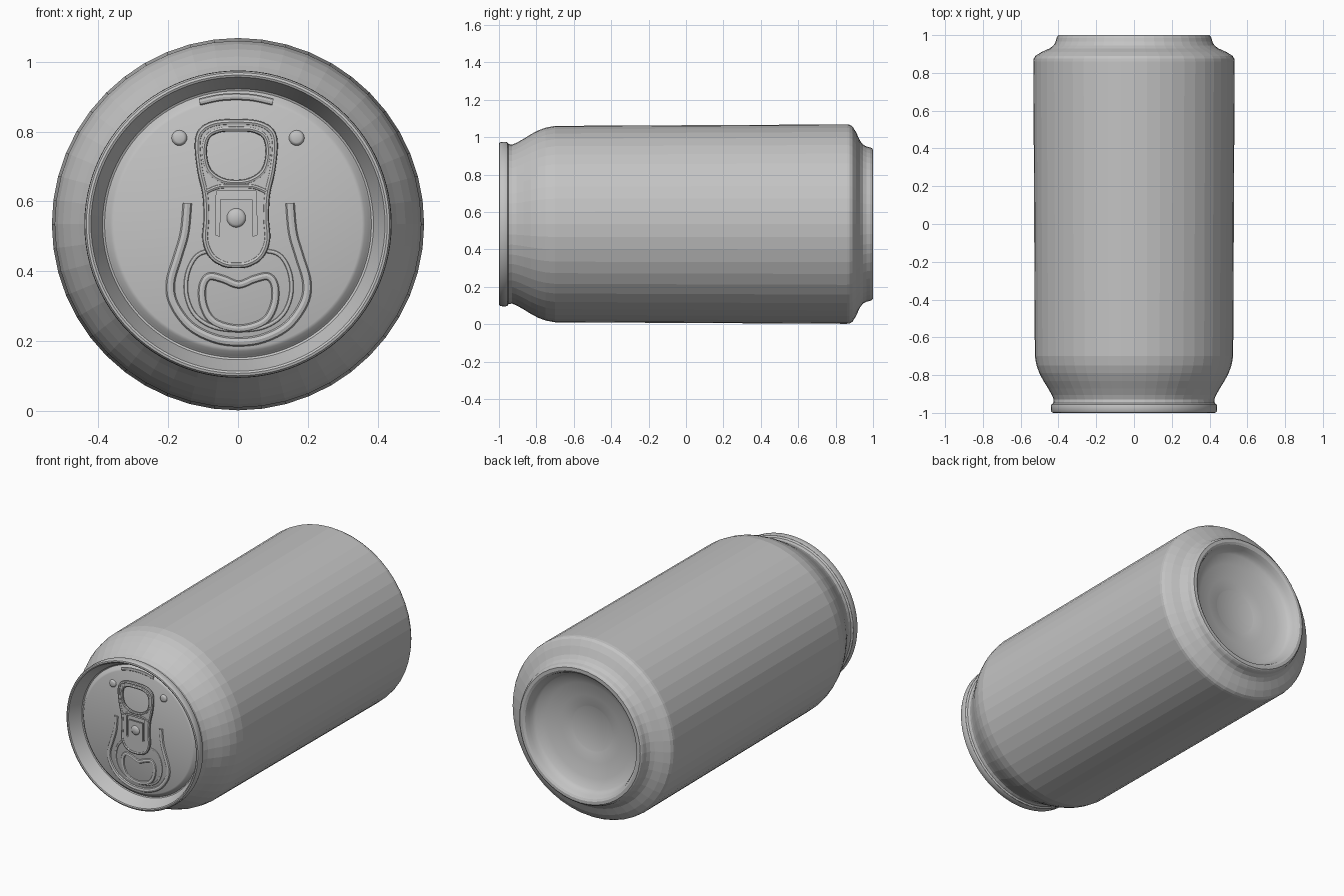
import bpy, bmesh, math
from mathutils import Vector

if "Cube" in bpy.data.objects:
    bpy.data.objects.remove(bpy.data.objects["Cube"])

CZ = 0.535      # height of the can's axis
SEG = 48        # sides around the can
LID_Y = -0.94   # lid panel plane

metal = bpy.data.materials.new("brushed_grey_metal")
metal.diffuse_color = (0.55, 0.55, 0.55, 1)
metal.use_nodes = True
metal.node_tree.nodes["Principled BSDF"].inputs["Base Color"].default_value = metal.diffuse_color


def finish(ob, smooth):
    ob.data.materials.clear()
    ob.data.materials.append(metal)
    bpy.ops.object.select_all(action='DESELECT')
    ob.select_set(True)
    bpy.context.view_layer.objects.active = ob
    if smooth:
        bpy.ops.object.shade_smooth_by_angle(angle=math.radians(smooth))


def lathe(name, profile, smooth, seg=SEG):
    """Revolve (y, radius) points around the can's axis."""
    bm = bmesh.new()
    rings = []
    for y, r in profile:
        ring = []
        for k in range(seg):
            a = 2 * math.pi * k / seg
            ring.append(bm.verts.new((r * math.cos(a), y, CZ + r * math.sin(a))))
        rings.append(ring)
    for a, b in zip(rings, rings[1:]):
        for k in range(seg):
            n = (k + 1) % seg
            bm.faces.new((a[k], b[k], b[n], a[n]))
    bmesh.ops.remove_doubles(bm, verts=bm.verts, dist=1e-5)
    me = bpy.data.meshes.new(name)
    bm.to_mesh(me)
    bm.free()
    ob = bpy.data.objects.new(name, me)
    bpy.context.collection.objects.link(ob)
    finish(ob, smooth)
    return ob


def rounded(pts, closed, steps=6):
    """Catmull-Rom smoothing of a 2D path."""
    n = len(pts)
    p = [Vector(q) for q in pts]
    get = (lambda i: p[i % n]) if closed else (lambda i: p[max(0, min(n - 1, i))])
    out = []
    for i in range(n if closed else n - 1):
        a, b, c, d = get(i - 1), get(i), get(i + 1), get(i + 2)
        for s in range(steps):
            t = s / steps
            out.append(0.5 * (2 * b + (c - a) * t + (2 * a - 5 * b + 4 * c - d) * t * t
                              + (3 * b - a - 3 * c + d) * t ** 3))
    if not closed:
        out.append(p[-1])
    return out


def mirrored(half, closed=True):
    """Complete a right-hand path that starts and/or ends on the centre line."""
    left = [(-x, z) for x, z in reversed(half) if x > 0]
    return half + left if closed else left + [q for q in half if q[0] == 0] + [q for q in half if q[0] > 0]


def curve_part(name, paths, y, closed=True, fill=False, depth=0.0, bevel=0.0, flat=1.0, x=0.0):
    """Paths in the lid plane as a flat plate (fill) or a rounded bead."""
    cu = bpy.data.curves.new(name, 'CURVE')
    cu.dimensions = '2D' if fill else '3D'
    cu.fill_mode = 'BOTH' if fill else 'FULL'
    cu.extrude, cu.bevel_depth, cu.bevel_resolution = depth, bevel, 2
    cu.use_fill_caps = True
    for path in paths:
        sp = cu.splines.new('POLY')
        sp.points.add(len(path) - 1)
        for pt, q in zip(sp.points, path):
            pt.co = (q[0], q[1], 0, 1)
        sp.use_cyclic_u = closed
    ob = bpy.data.objects.new(name, cu)
    bpy.context.collection.objects.link(ob)
    ob.rotation_euler = (math.pi / 2, 0, 0)
    ob.location = (x, y, 0)
    ob.scale = (1, 1, flat)
    bpy.ops.object.select_all(action='DESELECT')
    ob.select_set(True)
    bpy.context.view_layer.objects.active = ob
    bpy.ops.object.convert(target='MESH')
    ob = bpy.context.object
    finish(ob, 40)
    return ob


def dome(name, x, z, r, y, height):
    """Low round button standing on the lid."""
    ob = lathe(name, [(-height, 0), (-height, r * .6), (-height * .75, r * .85), (0, r)], 50, 24)
    ob.location = (x, y, z - CZ)


# Can wall: neck, straight side, lower chamfer
lathe("can_body", [(-.955, .437), (-.948, .428), (-.93, .425), (-.905, .435), (-.87, .455),
                   (-.83, .48), (-.79, .501), (-.75, .516), (-.70, .525), (.86, .533),
                   (.875, .531), (.89, .522), (.91, .49), (.93, .446), (.945, .426),
                   (.965, .415), (.985, .41), (.995, .405), (1, .398)], 0)

# Concave base
lathe("can_base", [(1, .398), (1, .38), (.993, .368), (.97, .357), (.95, .35), (.935, .335),
                   (.915, .28), (.895, .2), (.885, .135), (.883, .13), (.88, 0)], 30)

# Lid with seamed rim, sloping wall, countersink and panel
lathe("lid", [(LID_Y, 0), (LID_Y, .355), (LID_Y + .004, .364), (-.922, .376), (-.917, .382),
              (-.92, .388), (-.985, .416), (-.997, .421), (-1, .427), (-.998, .434),
              (-.99, .439), (-.965, .44), (-.955, .437)], 35, 96)

# Pull tab: plate with a finger hole and a slot around the rivet tongue
TX = -.005
outline = rounded(mirrored([(0, .827), (.06, .823), (.098, .803), (.11, .765), (.103, .69),
                            (.088, .62), (.085, .55), (.088, .49), (.07, .445), (.035, .422),
                            (0, .418)]), True)
finger = rounded(mirrored([(0, .808), (.05, .805), (.083, .785), (.092, .74), (.08, .69),
                           (.045, .662), (0, .654)]), True)
slot = mirrored([(0, .63), (.057, .63), (.06, .505), (.048, .5), (.046, .605), (0, .605)])
curve_part("tab_plate", [outline, finger, slot], LID_Y - .016, fill=True, depth=.005, x=TX)
curve_part("tab_curled_edge", [outline], LID_Y - .016, bevel=.009, x=TX)
curve_part("tab_finger_hole_edge", [finger], LID_Y - .016, bevel=.008, x=TX)
bar = rounded([(-.085, .628), (-.05, .642), (0, .644), (.05, .642), (.085, .628)], False)
curve_part("tab_cross_ridge", [bar], LID_Y - .018, closed=False, bevel=.007, x=TX)

# Rivet through the tab
dome("rivet", TX, .553, .032, LID_Y, .028)

# Horseshoe bead around the opening
horseshoe = mirrored([(0, .198), (.07, .208), (.14, .245), (.187, .31), (.195, .37), (.175, .44),
                      (.155, .51), (.147, .595)], False)
curve_part("opening_outer_bead", [rounded(horseshoe, False)], LID_Y, closed=False,
           bevel=.013, flat=.7, x=.002)

# Score loop and shield bead on the tear panel
loop = mirrored([(0, .232), (.07, .24), (.125, .275), (.15, .335), (.145, .4), (.115, .448),
                 (.06, .46), (0, .46)])
curve_part("opening_score_loop", [rounded(loop, True)], LID_Y, bevel=.006, flat=.6, x=.002)
shield = mirrored([(0, .362), (.045, .378), (.085, .385), (.104, .355), (.1, .3), (.07, .255),
                   (0, .236)])
curve_part("tear_panel_bead", [rounded(shield, True)], LID_Y, bevel=.011, flat=.6, x=.002)

# Shallow arc above the tab and two locating bumps
arc = rounded([(-.105, .885), (-.05, .897), (0, .9), (.05, .897), (.105, .885)], False)
curve_part("upper_arc_bead", [arc], LID_Y, closed=False, bevel=.01, flat=.5, x=TX)
for side, label in ((-1, "left"), (1, "right")):
    dome("bump_" + label, side * .168, .782, .022, LID_Y, .01)
